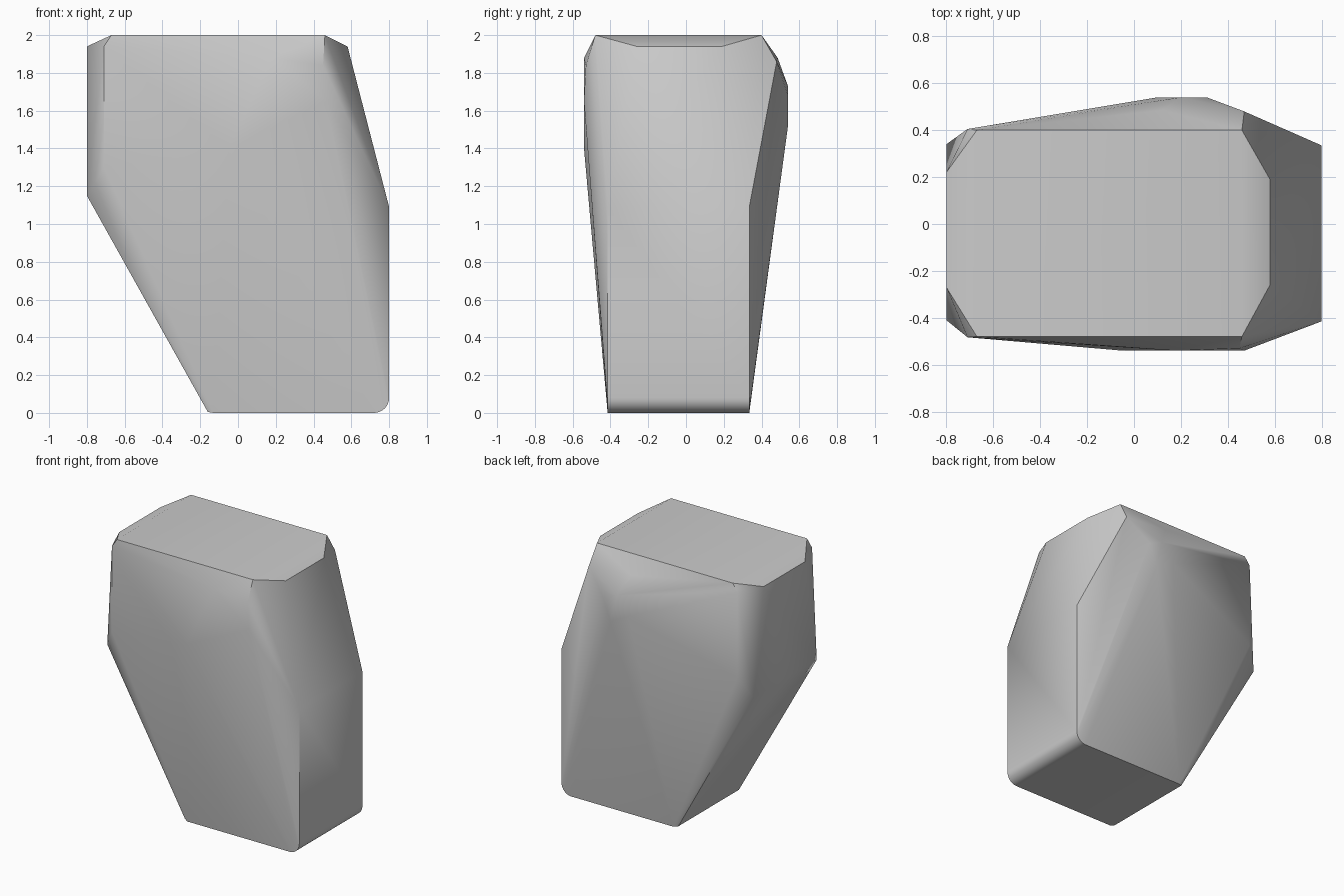
import bpy
import bmesh
from math import sin, cos, pi, radians

cube = bpy.data.objects.get("Cube")
if cube:
    bpy.data.objects.remove(cube, do_unlink=True)

FRONT, BACK = -0.415, 0.335


def across(x, z, front, back):
    """Matching front and back points at one x and z."""
    return [(x, front, z), (x, back, z)]


points = []
# Top cap and its lowered ends
points += across(-0.67, 2.0, -0.48, 0.40)
points += across(0.46, 2.0, -0.48, 0.40)
points += across(0.58, 1.94, -0.26, 0.19)
points += across(-0.80, 1.94, -0.27, 0.22)
points += across(-0.71, 1.94, -0.483, 0.405)
# Side shoulders
points += across(-0.71, 1.30, -0.483, 0.405)
points += across(-0.80, 1.15, -0.41, 0.34)
points += across(0.80, 1.09, FRONT, BACK)
# Narrow foot with one rounded lower edge
points += across(-0.16, 0.005, -0.40, 0.32)
points += across(-0.13, 0.0, FRONT, BACK)
radius = 0.08
for i in range(9):
    a = pi / 2 * i / 8
    points += across(0.80 - radius + radius * sin(a), radius - radius * cos(a), FRONT, BACK)
# Front bulge
points += [(0.18, -0.54, 1.88), (0.47, -0.54, 1.65), (-0.05, -0.54, 1.40), (0.45, -0.53, 1.84)]
# Back bulge
points += [(0.10, 0.54, 1.60), (0.20, 0.54, 1.73), (0.31, 0.54, 1.68), (0.25, 0.54, 1.52),
           (0.47, 0.48, 1.86), (0.12, 0.485, 1.88)]

# Wrap the points in one faceted shell
bm = bmesh.new()
for p in points:
    bm.verts.new(p)
hull = bmesh.ops.convex_hull(bm, input=bm.verts)
loose = [v for v in bm.verts if not v.link_faces]
bmesh.ops.delete(bm, geom=loose, context='VERTS')
bmesh.ops.dissolve_limit(bm, angle_limit=radians(1), verts=bm.verts, edges=bm.edges)
bmesh.ops.recalc_face_normals(bm, faces=bm.faces)
mesh = bpy.data.meshes.new("tapered_block")
bm.to_mesh(mesh)
bm.free()
block = bpy.data.objects.new("tapered_block", mesh)
bpy.context.collection.objects.link(block)

# Plain grey surface
grey = bpy.data.materials.new("light_grey")
grey.use_nodes = True
colour = (0.6, 0.6, 0.6, 1.0)
grey.diffuse_color = colour
grey.node_tree.nodes["Principled BSDF"].inputs["Base Color"].default_value = colour
mesh.materials.append(grey)

# Soft facets, crisp main edges
bpy.ops.object.select_all(action='DESELECT')
block.select_set(True)
bpy.context.view_layer.objects.active = block
bpy.ops.object.shade_smooth_by_angle(angle=radians(30))
